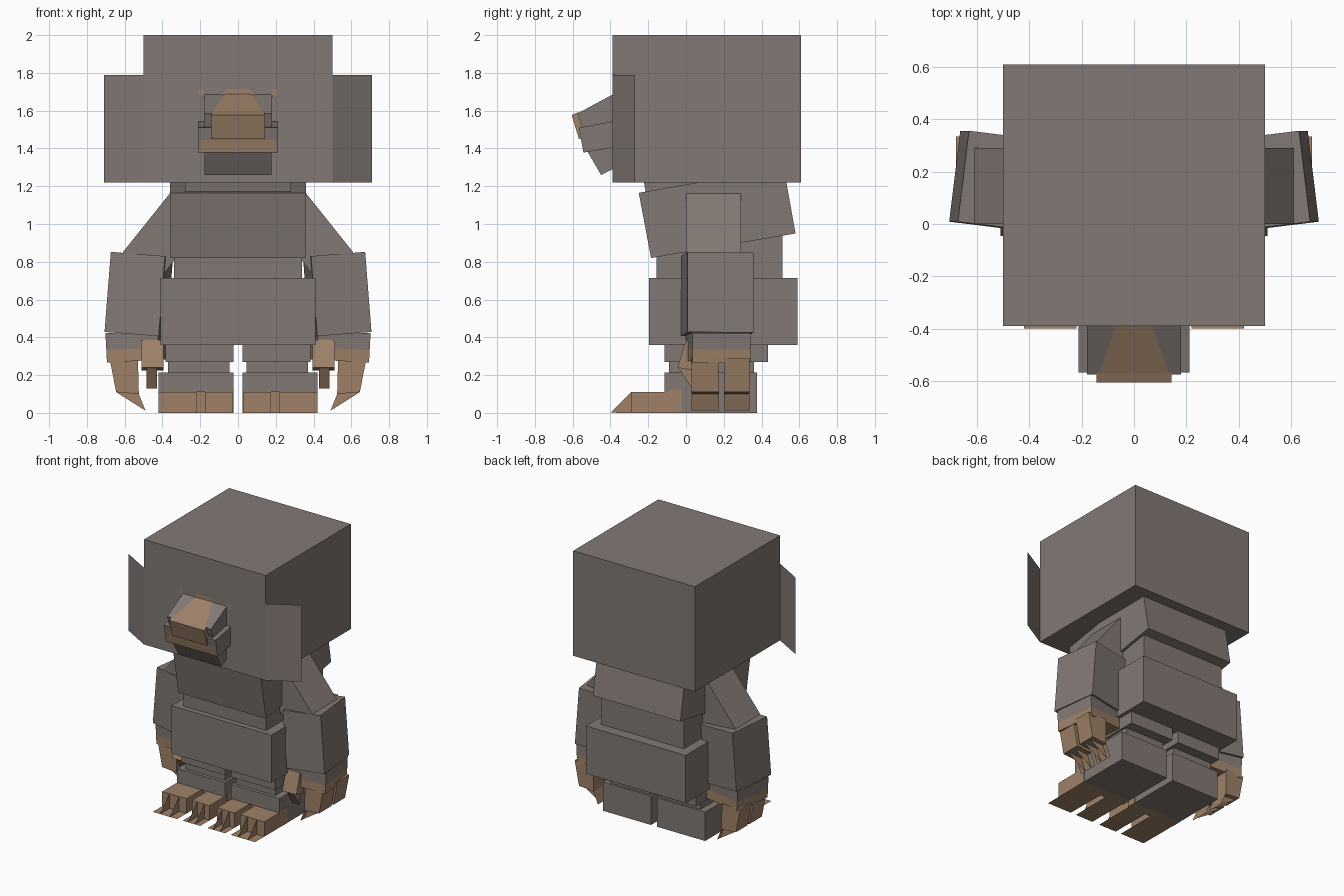
import bpy, bmesh, math
from mathutils import Matrix, Vector

if "Cube" in bpy.data.objects:
    bpy.data.objects.remove(bpy.data.objects["Cube"])


def material(name, rgb):
    m = bpy.data.materials.new(name)
    m.diffuse_color = (*rgb, 1)
    m.use_nodes = True
    m.node_tree.nodes["Principled BSDF"].inputs["Base Color"].default_value = m.diffuse_color
    return m


FUR = material("grey_fur", (0.225, 0.190, 0.175))
SKIN = material("tan_skin", (0.345, 0.222, 0.140))


def finish(name, bm, mat, side=1):
    """Turn a bmesh into an object, mirrored to the left when side is -1."""
    for v in bm.verts:
        v.co.x *= side
    bmesh.ops.recalc_face_normals(bm, faces=bm.faces)
    me = bpy.data.meshes.new(name)
    bm.to_mesh(me)
    bm.free()
    me.materials.append(mat)
    ob = bpy.data.objects.new(name, me)
    bpy.context.collection.objects.link(ob)
    return ob


def box(name, x, y, z, mat=FUR, side=1, turn=0, lean=0, pitch=0, pivot=None):
    """Box from ranges, turned about z, leaned about y and pitched about x."""
    bm = bmesh.new()
    c = Vector([(r[0] + r[1]) / 2 for r in (x, y, z)])
    size = [r[1] - r[0] for r in (x, y, z)]
    rot = (Matrix.Rotation(math.radians(lean), 4, 'Y')
           @ Matrix.Rotation(math.radians(turn), 4, 'Z')
           @ Matrix.Rotation(math.radians(pitch), 4, 'X'))
    p = Vector(pivot) if pivot else c
    m = (Matrix.Translation(p) @ rot @ Matrix.Translation(c - p)
         @ Matrix.Diagonal((*size, 1)))
    bmesh.ops.create_cube(bm, size=1, matrix=m)
    return finish(name, bm, mat, side)


def prism(name, profile, axis, span, mat=FUR, side=1):
    """Extrude a profile: (y, z) points along x, or (x, z) points along y."""
    bm = bmesh.new()
    ends = []
    for t in span:
        pts = [(t, a, b) if axis == 'X' else (a, t, b) for a, b in profile]
        ends.append([bm.verts.new(p) for p in pts])
    for e in ends:
        bm.faces.new(e)
    n = len(profile)
    for i in range(n):
        j = (i + 1) % n
        bm.faces.new((ends[0][i], ends[0][j], ends[1][j], ends[1][i]))
    return finish(name, bm, mat, side)


def sheet(name, pts, mat=FUR, side=1):
    """Single flat face."""
    bm = bmesh.new()
    bm.faces.new([bm.verts.new(p) for p in pts])
    return finish(name, bm, mat, side)


# Head and torso
box("head", (-.5, .5), (-.39, .61), (1.22, 2))
box("neck", (-.28, .28), (-.215, .3), (1.1, 1.3), pitch=10)
prism("chest", [(-.25, 1.165), (-.185, .82), (.58, .95), (.517, 1.3)],
      'X', (-.36, .36))
box("waist", (-.34, .34), (-.155, .51), (.68, .98))
box("hips", (-.41, .41), (-.195, .59), (.36, .715))

# Snout, mouth, chin and nose
prism("upper_snout", [(-.35, 1.706), (-.575, 1.585), (-.545, 1.50), (-.35, 1.54)],
      'X', (-.18, .18))
prism("lip", [(-.35, 1.55), (-.567, 1.51), (-.543, 1.378), (-.35, 1.41)],
      'X', (-.213, .213))
prism("chin", [(-.35, 1.43), (-.525, 1.39), (-.45, 1.26), (-.35, 1.31)],
      'X', (-.177, .177))
prism("nose", [(-.57, 1.592), (-.605, 1.577), (-.567, 1.45), (-.53, 1.46)],
      'X', (-.143, .143), SKIN)
sheet("snout_patch", [(-.07, -.392, 1.687), (.07, -.392, 1.687),
                      (.135, -.577, 1.588), (-.135, -.577, 1.588)], SKIN)
sheet("lip_patch", [(-.2, -.559, 1.445), (.2, -.559, 1.445),
                    (.213, -.546, 1.38), (-.213, -.546, 1.38)], SKIN)
sheet("brow_patch", [(-.09, -.392, 1.68), (.09, -.392, 1.68),
                     (.06, -.392, 1.715), (-.06, -.392, 1.715)], SKIN)

for s, label in ((1, "right"), (-1, "left")):
    # Flat cheek tuft swept back from the face edge
    sheet(f"{label}_cheek_tuft", [(.5, -.39, 1.22), (.71, -.27, 1.22),
                                  (.71, -.27, 1.79), (.5, -.39, 1.79)], side=s)
    sheet(f"{label}_brow_spot", [(.175, -.392, 1.68), (.205, -.392, 1.68),
                                 (.215, -.392, 1.71), (.185, -.392, 1.715)], SKIN, s)

    # Arm: sloping upper arm, forearm, two-tone hand
    prism(f"{label}_upper_arm", [(.35, 1.175), (.61, .85), (.42, .70), (.17, 1.03)],
          'Y', (.0, .29), side=s)
    arm = dict(side=s, turn=7, lean=-4.5, pivot=(.525, .165, .63))
    box(f"{label}_forearm", (.38, .67), (-.01, .34), (.415, .84), **arm)
    hand = dict(side=s, turn=7, lean=3, pivot=(.54, .17, .35))
    box(f"{label}_hand", (.40, .68), (.015, .325), (.34, .43), **hand)
    box(f"{label}_palm", (.40, .68), (.015, .325), (.275, .345), SKIN, **hand)

    # Fingers with a flat inner claw plate and side fins
    for i, (a, b) in enumerate(((.03, .175), (.2, .335))):
        prism(f"{label}_finger_{i}", [(.68, .29), (.645, .11), (.525, .10), (.53, .29)],
              'Y', (a, b), SKIN, s)
        sheet(f"{label}_finger_claw_{i}", [(.525, a, .10), (.525, b, .10),
                                           (.49, b, .012), (.49, a, .012)], SKIN, s)
        for k in (.3, .75):
            y = a + (b - a) * k
            sheet(f"{label}_finger_fin_{i}", [(.645, y, .11), (.525, y, .10),
                                              (.49, y, .012)], SKIN, s)

    # Thumb and its claw
    prism(f"{label}_thumb", [(.0, .385), (-.045, .24), (.035, .225), (.07, .365)],
          'X', (.395, .51), SKIN, s)
    prism(f"{label}_thumb_claw", [(-.04, .24), (.03, .13), (.035, .23)],
          'X', (.43, .485), SKIN, s)

    # Leg: thigh, shin and foot
    box(f"{label}_thigh", (.025, .385), (-.115, .433), (.27, .38), side=s)
    box(f"{label}_shin", (.045, .37), (-.09, .36), (.2, .28), side=s)
    box(f"{label}_foot", (.025, .42), (-.115, .375), (.11, .215), side=s)
    box(f"{label}_foot_sole", (.025, .42), (-.02, .375), (0, .11), side=s)
    box(f"{label}_foot_front", (.023, .422), (-.09, -.02), (0, .125), SKIN, s)

    # Toes with a flat sole plate and side fins
    for i, (a, b) in enumerate(((.03, .175), (.22, .42))):
        box(f"{label}_toe_{i}", (a, b), (-.29, -.085), (0, .11), SKIN, s)
        sheet(f"{label}_toe_claw_{i}", [(a, -.29, .001), (b, -.29, .001),
                                        (b, -.4, .001), (a, -.4, .001)], SKIN, s)
        for k in (.3, .7):
            x = a + (b - a) * k
            sheet(f"{label}_toe_fin_{i}", [(x, -.29, .11), (x, -.29, 0),
                                           (x, -.4, .001)], SKIN, s)
